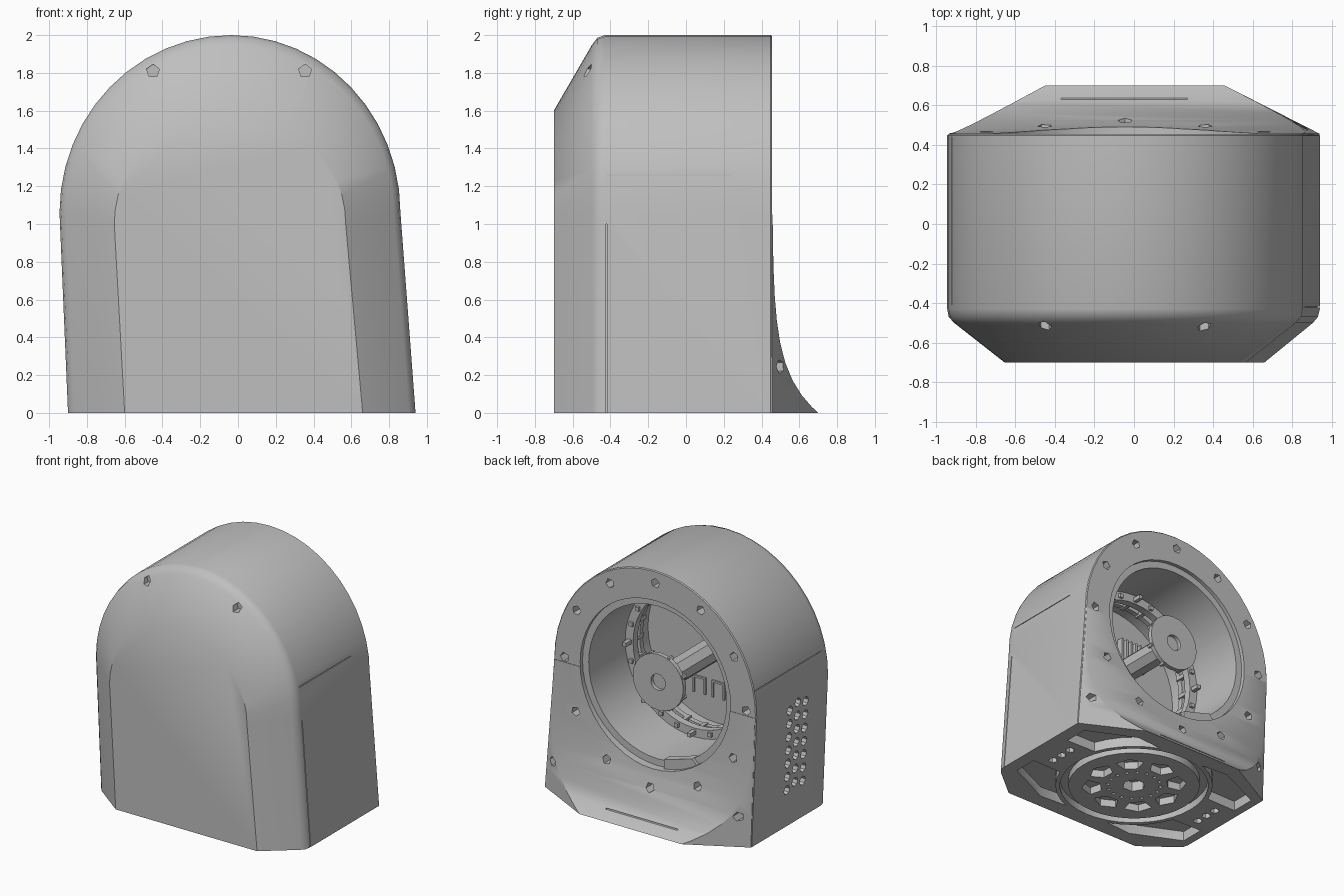
import bpy, bmesh, math
from math import sin, cos, pi, tau, radians
from mathutils import Vector

cube = bpy.data.objects.get("Cube")
if cube:
    bpy.data.objects.remove(cube, do_unlink=True)

grey = bpy.data.materials.new("housing grey")
grey.use_nodes = True
COLOUR = (0.52, 0.52, 0.52, 1)
grey.diffuse_color = COLOUR
grey.node_tree.nodes["Principled BSDF"].inputs["Base Color"].default_value = COLOUR

CX, CZ = -0.045, 1.09   # axis of the round rear opening


def loft(bm, rings, closed=False):
    """Skin a list of point rings; cap the ends, or join them when closed."""
    loops = [[bm.verts.new(p) for p in ring] for ring in rings]
    n = len(loops[0])
    pairs = list(zip(loops, loops[1:])) + ([(loops[-1], loops[0])] if closed else [])
    for a, b in pairs:
        for i in range(n):
            j = (i + 1) % n
            bm.faces.new((a[i], a[j], b[j], b[i]))
    if not closed:
        bm.faces.new(loops[0])
        bm.faces.new(loops[-1])


def circle(axis, c, r, at, n, phase=0.0):
    pts = []
    for i in range(n):
        u, v = c[0] + r * cos(tau * i / n + phase), c[1] + r * sin(tau * i / n + phase)
        pts.append({"x": (at, u, v), "y": (u, at, v), "z": (u, v, at)}[axis])
    return pts


def rod(bm, axis, c, r, a, b, n, phase=0.0):
    loft(bm, [circle(axis, c, r, a, n, phase), circle(axis, c, r, b, n, phase)])


def tube(bm, axis, c, r0, r1, a, b, n):
    loft(bm, [circle(axis, c, r, at, n) for r, at in ((r0, a), (r1, a), (r1, b), (r0, b))], True)


def prism(bm, outline, z0, z1):
    loft(bm, [[(x, y, z) for x, y in outline] for z in (z0, z1)])


def box(bm, lo, hi):
    prism(bm, [(lo[0], lo[1]), (hi[0], lo[1]), (hi[0], hi[1]), (lo[0], hi[1])], lo[2], hi[2])


def smooth(ob, angle=35):
    bpy.ops.object.select_all(action="DESELECT")
    bpy.context.view_layer.objects.active = ob
    ob.select_set(True)
    bpy.ops.object.shade_smooth_by_angle(angle=radians(angle))


def finish(name, bm):
    bmesh.ops.recalc_face_normals(bm, faces=bm.faces)
    mesh = bpy.data.meshes.new(name)
    bm.to_mesh(mesh)
    bm.free()
    mesh.materials.append(grey)
    ob = bpy.data.objects.new(name, mesh)
    bpy.context.collection.objects.link(ob)
    smooth(ob)
    return ob


def combine(ob, bm, operation="DIFFERENCE"):
    """Apply a boolean with a temporary tool mesh."""
    tool = finish("tool", bm)
    tool.hide_render = True
    mod = ob.modifiers.new("cut", "BOOLEAN")
    mod.operation, mod.solver, mod.object = operation, "EXACT", tool
    bpy.context.view_layer.objects.active = ob
    bpy.ops.object.modifier_apply(modifier=mod.name)
    bpy.data.objects.remove(tool, do_unlink=True)


def arch(y, a, b, cz, left, right, n=24):
    """Arched outline with a flat foot, a little narrower on its right half."""
    top = []
    for i in range(n + 1):
        c, s = cos(pi * i / n), sin(pi * i / n)
        top.append((-0.035 - (a if c > 0 else a - 0.015) * c, y, cz + b * s))
    return [(left, y, 0)] + top + [(right, y, 0)]


# Main arched housing with chamfered front and softened shoulder
bm = bmesh.new()
loft(bm, [arch(-0.70, 0.62, 0.60, 1.0, -0.60, 0.66),
          arch(-0.50, 0.875, 0.885, 1.06, -0.865, 0.905),
          arch(-0.47, 0.902, 0.925, 1.06, -0.89, 0.93),
          arch(-0.43, 0.91, 0.94, 1.06, -0.90, 0.94),
          arch(0.448, 0.91, 0.94, 1.06, -0.90, 0.94),
          arch(0.455, 0.903, 0.933, 1.06, -0.893, 0.933)])
body = finish("housing", bm)

# Flared foot at the rear: a concave curve with its corners cut off at an angle
bm = bmesh.new()
rings = []
for i in range(11):
    z = 1.05 * (i / 10) ** 1.5
    t = math.exp(-z / 0.21)
    y = 0.457 + 0.243 * t
    xl, xr = -0.898 - 0.035 * z, 0.938 - 0.08 * z
    rings.append([(xl, 0.3, z), (xl, 0.457, z), (xl + t * (-0.45 - xl), y, z),
                  (xr + t * (0.46 - xr), y, z), (xr, 0.457, z), (xr, 0.3, z)])
loft(bm, rings)
combine(body, bm, "UNION")

# Round rear opening with a stepped rim
for r, y in ((0.67, 0.425), (0.615, -0.33)):
    bm = bmesh.new()
    rod(bm, "y", (CX, CZ), r, y, 0.8, 48)
    combine(body, bm)

# Five-sided screw holes: a ring of twelve, two foot holes and two on the front chamfer
bm = bmesh.new()
for i in range(12):
    a = tau * i / 12
    rod(bm, "y", (CX + 0.81 * cos(a), CZ + 0.81 * sin(a)), 0.038, 0.38, 0.8, 5, a)
for x in (-0.82, 0.84):
    rod(bm, "y", (x, 0.245), 0.038, 0.42, 0.8, 5)
for x in (-0.45, 0.355):
    rod(bm, "y", (x, 1.81), 0.036, -0.8, -0.47, 5, 0.3)
# Slot in the flared foot
box(bm, (-0.37, 0.6, 0.065), (0.27, 0.8, 0.073))
combine(body, bm)

# Vent holes and panel seams on the sides
bm = bmesh.new()
for col in range(3):
    for row in range(7):
        rod(bm, "x", (0.02 - 0.1 * col, 0.3 + 0.108 * row + 0.03 * (col % 2)), 0.036, -1, -0.84, 8)
box(bm, (-1, -0.41, 1.257), (-0.916, 0.44, 1.263))
box(bm, (0.831, -0.42, 1.257), (1, 0.24, 1.263))
loft(bm, [[(x, -0.423, z), (1, -0.423, z), (1, -0.417, z), (x, -0.417, z)]
          for x, z in ((0.936, -0.1), (0.855, 1.0))])
combine(body, bm)

# Four corner pockets of the base, around the turntable
bm = bmesh.new()
for sx in (-1, 1):
    for sy in (-1, 1):
        outline = [(0.6 * cos(radians(d)), 0.6 * sin(radians(d))) for d in range(20, 71, 10)]
        outline += [(0.44, 0.58), (0.83, 0.4), (0.83, 0.2)]
        prism(bm, [(sx * x, sy * y) for x, y in outline], -0.1, 0.08)
combine(body, bm)

# Turntable groove, slots, pin holes and socket under the base
bm = bmesh.new()
tube(bm, "z", (0, 0), 0.5, 0.565, -0.1, 0.06, 40)
rod(bm, "z", (0, 0), 0.09, -0.1, 0.08, 6)
for i in range(8):
    a = tau * i / 8
    arc = [(r * cos(a + d), r * sin(a + d)) for r, d in
           ((0.26, -0.2), (0.36, -0.3), (0.4, 0), (0.36, 0.3), (0.26, 0.2))]
    prism(bm, arc, -0.1, 0.06)
for i in range(16):
    a = tau * (i + 0.5) / 16
    rod(bm, "z", (0.2 * cos(a), 0.2 * sin(a)), 0.016, -0.1, 0.04, 6)
for s in (-1, 1):
    for y in (-0.1, 0, 0.1):
        rod(bm, "z", (s * 0.72, y), 0.035, -0.1, 0.04, 6)
combine(body, bm)
smooth(body)

# Inner ring with ribs
bm = bmesh.new()
tube(bm, "y", (CX, CZ), 0.545, 0.62, -0.1, -0.04, 48)
tube(bm, "y", (CX, CZ), 0.57, 0.62, -0.2, -0.16, 48)
for i in range(24):
    a = tau * i / 24
    c = Vector((CX + 0.575 * cos(a), 0, CZ + 0.575 * sin(a)))
    h = Vector((0.016, 0, 0.016))
    box(bm, c - h + Vector((0, -0.2, 0)), c + h + Vector((0, -0.02 if i % 3 else 0.03, 0)))
finish("ribbed_ring", bm)

# Tab at the bottom of the opening
bm = bmesh.new()
loft(bm, [[(-0.36, y, 0.42), (-0.12, y, 0.40), (-0.12, y, 0.5), (-0.37, y, 0.57), (-0.44, y, 0.5)]
          for y in (0.38, 0.452)])
finish("opening_tab", bm)

# Hub disc with bore and edge studs
bm = bmesh.new()
tube(bm, "y", (CX, CZ), 0.065, 0.225, 0.385, 0.42, 24)
for i in range(8):
    a = tau * (i + 0.5) / 8
    rod(bm, "y", (CX + 0.215 * cos(a), CZ + 0.215 * sin(a)), 0.018, 0.36, 0.41, 6)
finish("hub", bm)

# Post carrying the hub
bm = bmesh.new()
rod(bm, "y", (CX, CZ), 0.095, -0.35, 0.39, 8, pi / 8)
finish("hub_post", bm)

# Fins and small frames on the inner wall
bm = bmesh.new()
for i in range(6):
    x = -0.36 + 0.045 * i
    box(bm, (x, -0.34, 1.25), (x + 0.02, -0.28, 1.47))
finish("cooling_fins", bm)
bm = bmesh.new()
for x in (-0.12, 0.05):
    for dx in (0, 0.1):
        box(bm, (x + dx, -0.34, 0.68), (x + dx + 0.015, -0.315, 0.8))
    box(bm, (x, -0.34, 0.8), (x + 0.115, -0.315, 0.815))
finish("wall_frames", bm)
